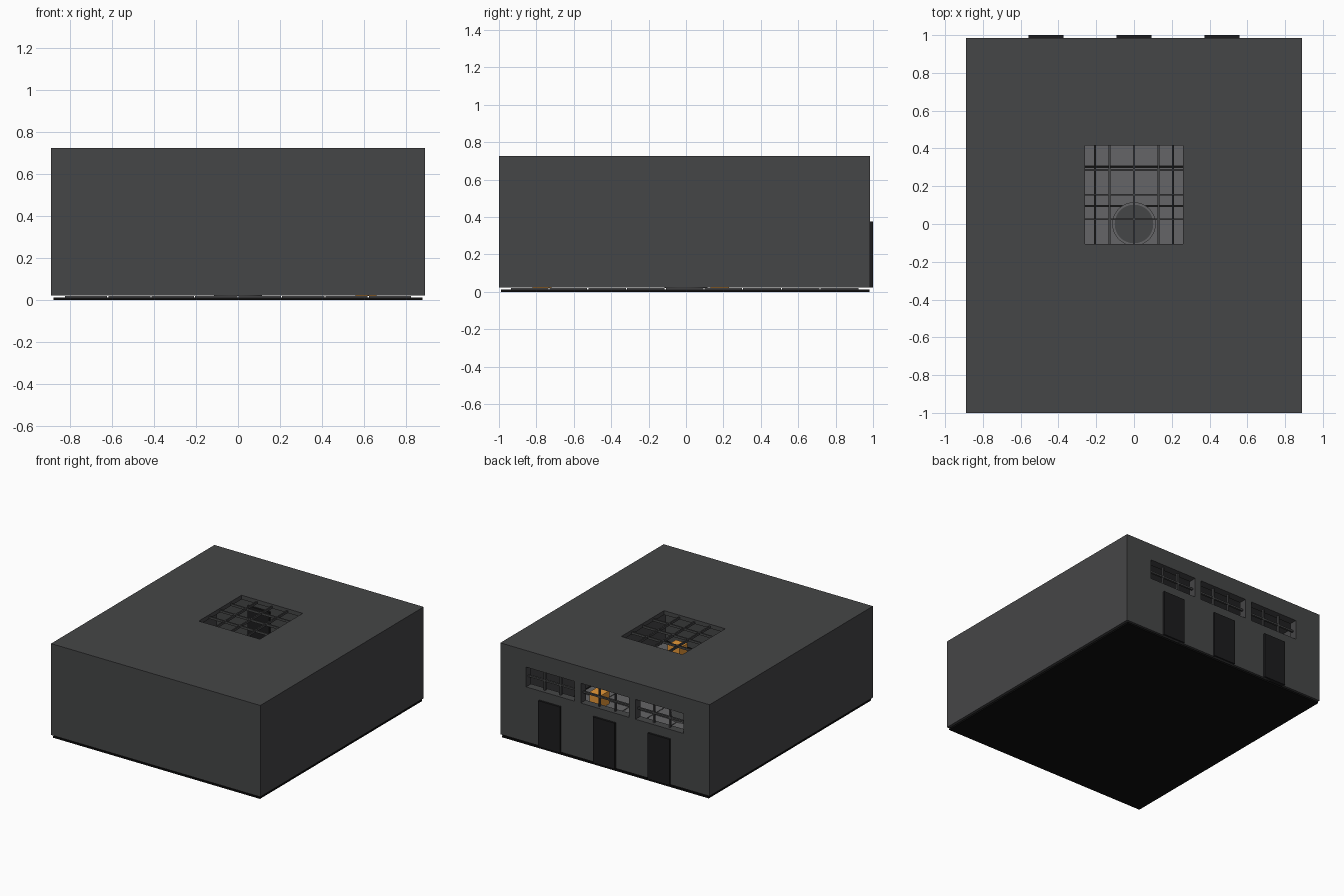
import bpy, bmesh, math

if "Cube" in bpy.data.objects:
    bpy.data.objects.remove(bpy.data.objects["Cube"])


def material(name, r, g, b):
    m = bpy.data.materials.new(name)
    m.diffuse_color = (r, g, b, 1)
    m.use_nodes = True
    m.node_tree.nodes["Principled BSDF"].inputs["Base Color"].default_value = m.diffuse_color
    return m


WALL = material("charcoal", 0.06, 0.061, 0.063)
TILE = material("grey_tile", 0.13, 0.13, 0.135)
DOOR = material("door_black", 0.012, 0.012, 0.013)
BASE = material("base_black", 0.005, 0.005, 0.005)
ORANGE = material("orange", 0.8, 0.32, 0.04)


def boxes(name, spans, mat):
    """One object made of boxes given as (x0, x1, y0, y1, z0, z1)."""
    bm = bmesh.new()
    for x0, x1, y0, y1, z0, z1 in spans:
        for v in bmesh.ops.create_cube(bm, size=1)["verts"]:
            v.co.x = x1 if v.co.x > 0 else x0
            v.co.y = y1 if v.co.y > 0 else y0
            v.co.z = z1 if v.co.z > 0 else z0
    me = bpy.data.meshes.new(name)
    bm.to_mesh(me)
    bm.free()
    me.materials.append(mat)
    ob = bpy.data.objects.new(name, me)
    bpy.context.collection.objects.link(ob)
    return ob


def cut(target, span):
    cutter = boxes("cutter", [span], WALL)
    cutter.hide_render = True
    mod = target.modifiers.new("cut", 'BOOLEAN')
    mod.operation = 'DIFFERENCE'
    mod.solver = 'EXACT'
    mod.object = cutter
    bpy.context.view_layer.objects.active = target
    bpy.ops.object.modifier_apply(modifier=mod.name)
    bpy.data.objects.remove(cutter)


def disc(name, radius, z0, z1, mat):
    bpy.ops.mesh.primitive_cylinder_add(vertices=48, radius=radius, depth=z1 - z0,
                                        location=(0, 0, (z0 + z1) / 2))
    ob = bpy.context.object
    ob.name = name
    ob.data.materials.append(mat)
    bpy.ops.object.shade_smooth_by_angle(angle=math.radians(30))


BAYS = (-0.465, 0, 0.465)

# base slab and floor tiles
boxes("base_slab", [(-0.88, 0.88, -0.99, 0.98, 0, 0.012)], BASE)
T = 0.207
boxes("floor_tiles", [((i - 4) * T + 0.003, (i - 3) * T - 0.003,
                       -0.939 + j * T + 0.003, -0.939 + (j + 1) * T - 0.003, 0.012, 0.02)
                      for i in range(8) for j in range(9)], TILE)

# hollow hall: cavity open below, skylight, three high windows
hall = boxes("hall_shell", [(-0.89, 0.89, -1, 0.985, 0.022, 0.725)], WALL)
cut(hall, (-0.83, 0.83, -0.939, 0.924, -0.1, 0.693))
cut(hall, (-0.26, 0.26, -0.105, 0.415, 0.6, 0.9))
for x in BAYS:
    cut(hall, (x - 0.205, x + 0.205, 0.85, 1.1, 0.445, 0.597))

# skylight lattice
bars = []
for k in (-1, 0, 1):
    c = k * 0.13
    bars.append((c - 0.005, c + 0.005, -0.105, 0.415, 0.695, 0.712))
    bars.append((-0.26, 0.26, 0.155 + c - 0.005, 0.155 + c + 0.005, 0.695, 0.712))
boxes("skylight_lattice", bars, WALL)

# window glazing bars
bars = []
for x in BAYS:
    bars.append((x - 0.205, x + 0.205, 0.945, 0.96, 0.514, 0.527))
    for d in (-0.068, 0.068):
        bars.append((x + d - 0.006, x + d + 0.006, 0.945, 0.96, 0.445, 0.597))
boxes("window_bars", bars, WALL)

# doors pass through the back wall
boxes("doors", [(x - 0.093, x + 0.093, 0.91, 1.0, 0.022, 0.375) for x in BAYS], DOOR)

# round floor dais and orange blocks inside
disc("dais_rim", 0.115, 0.02, 0.03, TILE)
disc("dais_top", 0.102, 0.03, 0.034, WALL)
boxes("orange_blocks", [(0.56, 0.66, y - 0.05, y + 0.05, 0.02, 0.12)
                        for y in (-0.77, 0.18)], ORANGE)
